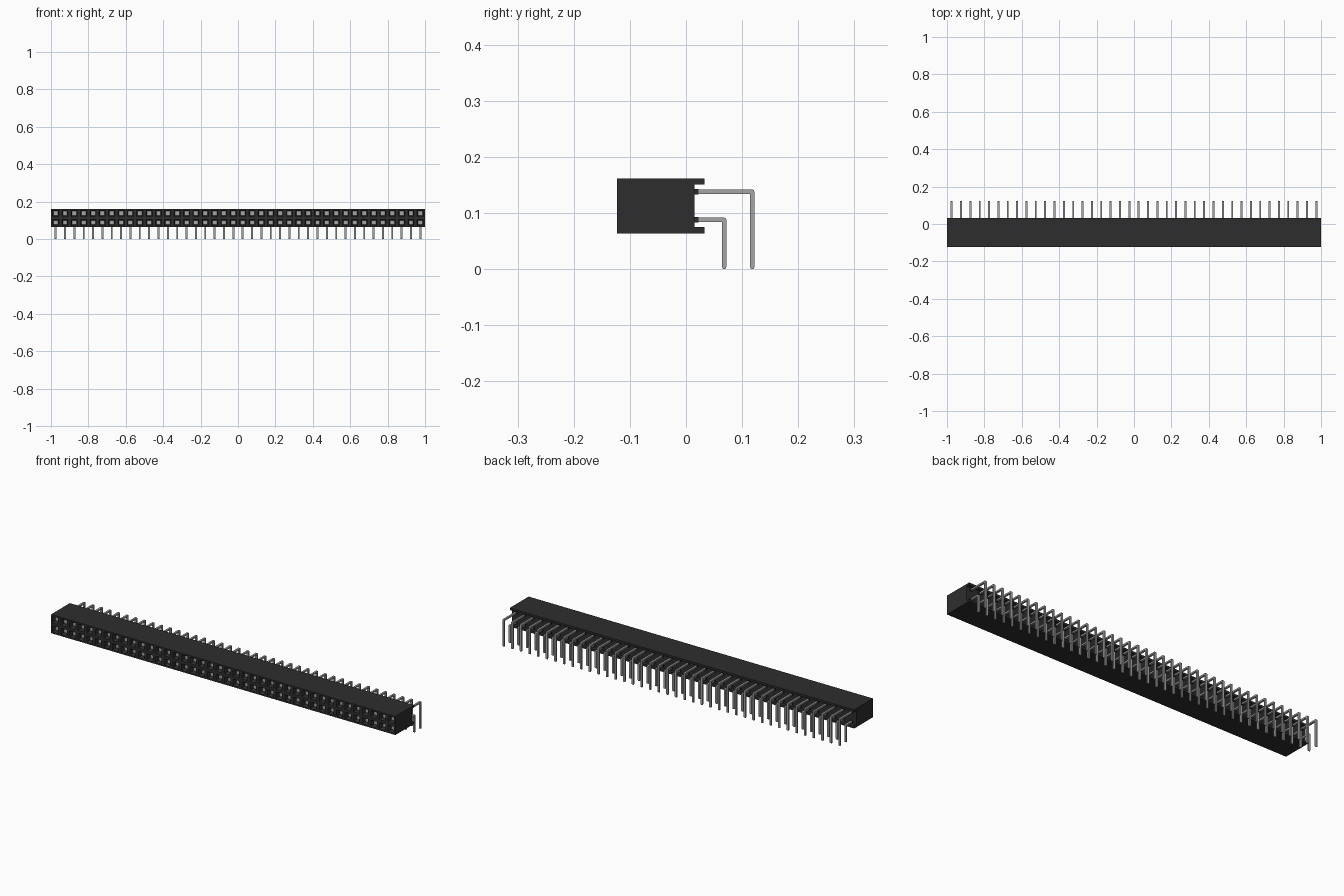
import bpy, bmesh
from mathutils import Vector

if "Cube" in bpy.data.objects:
    bpy.data.objects.remove(bpy.data.objects["Cube"], do_unlink=True)

COLS = 40
PITCH = 2 / COLS
FRONT, BACK, LIP = -0.123, 0.015, 0.033
BOTTOM, TOP, WALL = 0.064, 0.162, 0.011
MID = (BOTTOM + TOP) / 2
ROWS = {"lower": (MID - PITCH / 2, 0.068), "upper": (MID + PITCH / 2, 0.118)}


def material(name, value):
    mat = bpy.data.materials.new(name)
    mat.use_nodes = True
    color = (value, value, value, 1)
    mat.diffuse_color = color
    mat.node_tree.nodes["Principled BSDF"].inputs["Base Color"].default_value = color
    return mat


black = material("black plastic", 0.027)
metal = material("grey metal", 0.38)


def make_object(name, bm, *mats):
    bmesh.ops.recalc_face_normals(bm, faces=bm.faces)
    mesh = bpy.data.meshes.new(name)
    bm.to_mesh(mesh)
    bm.free()
    for mat in mats:
        mesh.materials.append(mat)
    obj = bpy.data.objects.new(name, mesh)
    bpy.context.collection.objects.link(obj)
    return obj


def extrude_profile(points, x0, width, steps=1):
    """Sweep a closed (y, z) outline along x in equal steps, with capped ends."""
    bm = bmesh.new()
    verts = [bm.verts.new((x0, y, z)) for y, z in points]
    first = bm.faces.new(verts)
    edges = list(first.edges)
    for _ in range(steps):
        new = bmesh.ops.extrude_edge_only(bm, edges=edges)["geom"]
        ring = [v for v in new if isinstance(v, bmesh.types.BMVert)]
        bmesh.ops.translate(bm, verts=ring, vec=(width / steps, 0, 0))
        ringset = set(ring)
        edges = [e for e in new if isinstance(e, bmesh.types.BMEdge)
                 and all(v in ringset for v in e.verts)]
    bmesh.ops.edgeloop_fill(bm, edges=edges)
    bmesh.ops.recalc_face_normals(bm, faces=bm.faces)
    return bm


def repeat(obj):
    mod = obj.modifiers.new("columns", "ARRAY")
    mod.count = COLS
    mod.use_relative_offset = False
    mod.use_constant_offset = True
    mod.constant_offset_displace = (PITCH, 0, 0)


# Housing with a lip above and below the open back
profile = [(FRONT, BOTTOM), (LIP, BOTTOM), (LIP, BOTTOM + WALL), (BACK, BOTTOM + WALL),
           (BACK, TOP - WALL), (LIP, TOP - WALL), (LIP, TOP), (FRONT, TOP), (FRONT, MID)]
body = extrude_profile(profile, -1, 2, COLS)

# Funnel-mouthed sockets in the front, with metal contacts at the bottom
sockets = [f for f in body.faces if f.normal.y < -0.9]
bmesh.ops.inset_individual(body, faces=sockets, thickness=0.0115)
bmesh.ops.inset_individual(body, faces=sockets, thickness=0.006, depth=-0.008)
bmesh.ops.inset_individual(body, faces=sockets, thickness=0.001, depth=-0.012)
for face in sockets:
    face.material_index = 1
make_object("housing", body, black, metal)

# Two rows of pins bent down behind the housing
R, WIDTH = 0.004, 0.010
START = -1 + PITCH / 2
for row, (z, y) in ROWS.items():
    outline = [(0, z - R), (y - R, z - R), (y - R, R), (y - R / 2, 0), (y + R / 2, 0),
               (y + R, R), (y + R, z), (y + R * 0.7, z + R * 0.7), (y, z + R), (0, z + R)]
    repeat(make_object(row + "_pins", extrude_profile(outline, START - WIDTH / 2, WIDTH), metal))

    # Small black collar where each pin leaves the housing
    bm = bmesh.new()
    bmesh.ops.create_cube(bm, size=1)
    bmesh.ops.scale(bm, vec=(0.013, 0.010, 0.0095), verts=bm.verts)
    bmesh.ops.translate(bm, vec=Vector((START, BACK + 0.002, z)), verts=bm.verts)
    repeat(make_object(row + "_collars", bm, black))
